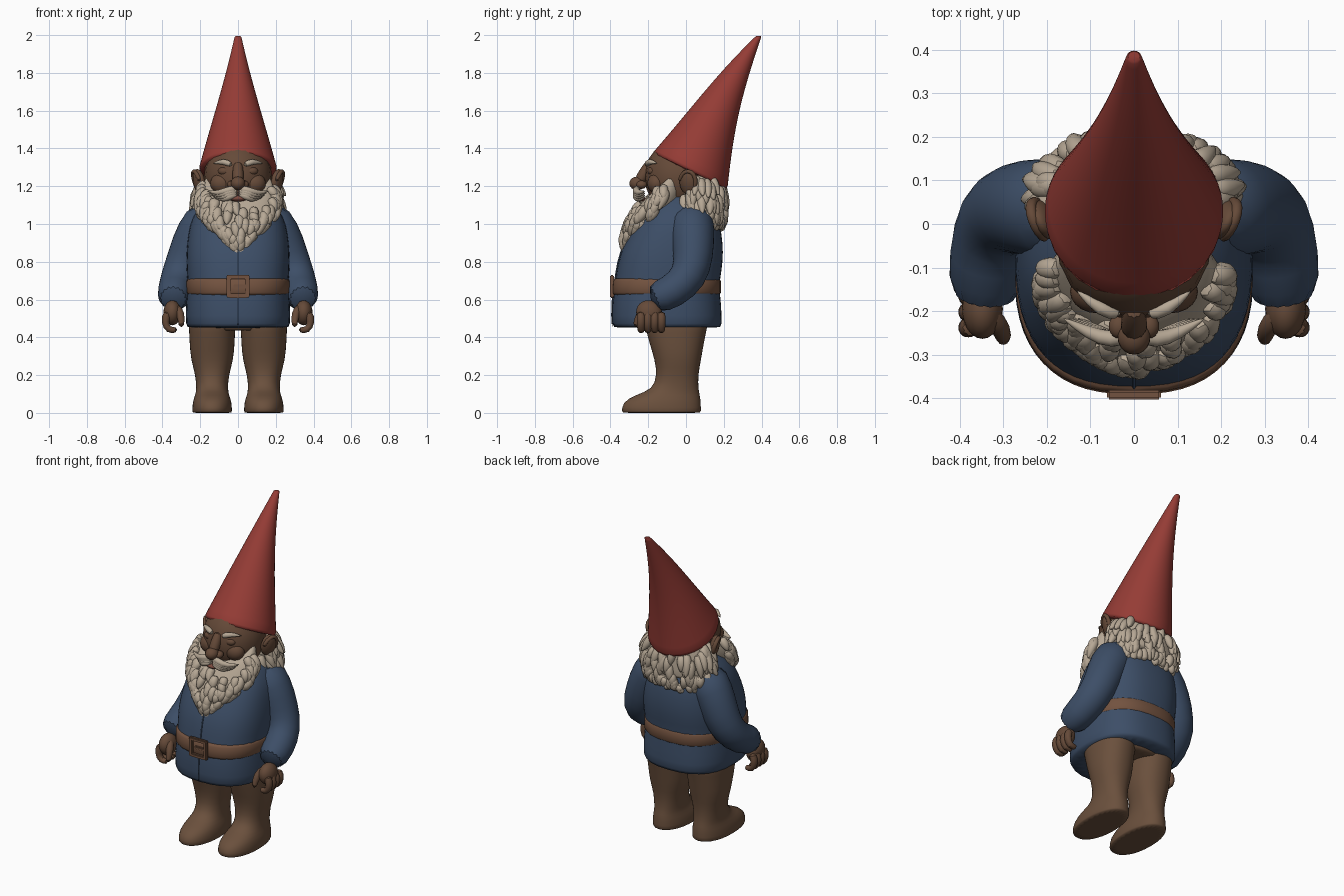
import bpy, bmesh, random
from math import sin, cos, pi, tau, radians, copysign
from mathutils import Vector

random.seed(4)
cube = bpy.data.objects.get("Cube")
if cube:
    bpy.data.objects.remove(cube, do_unlink=True)


def material(name, *rgb):
    mat = bpy.data.materials.new(name)
    mat.use_nodes = True
    mat.diffuse_color = (*rgb, 1)
    shader = mat.node_tree.nodes["Principled BSDF"]
    shader.inputs["Base Color"].default_value = (*rgb, 1)
    return mat


RED = material("hat red", .3, .045, .036)
BLUE = material("coat blue", .046, .076, .135)
BROWN = material("trouser brown", .145, .08, .046)
LEATHER = material("belt brown", .17, .085, .05)
SKIN = material("skin brown", .13, .068, .04)
LIP = material("lip red brown", .2, .07, .05)
HAIR = material("hair cream", .47, .39, .3)


def finish(name, bm, mat, subsurf=False):
    bmesh.ops.recalc_face_normals(bm, faces=bm.faces)
    mesh = bpy.data.meshes.new(name)
    bm.to_mesh(mesh)
    bm.free()
    mesh.materials.append(mat)
    part = bpy.data.objects.new(name, mesh)
    bpy.context.collection.objects.link(part)
    if subsurf:
        part.modifiers.new("smooth", "SUBSURF")
    bpy.ops.object.select_all(action="DESELECT")
    part.select_set(True)
    bpy.context.view_layer.objects.active = part
    bpy.ops.object.shade_smooth_by_angle(angle=radians(60))
    return part


def bridge(bm, rings):
    rows = [[bm.verts.new(point) for point in ring] for ring in rings]
    count = len(rows[0])
    for low, high in zip(rows, rows[1:]):
        for i in range(count):
            j = (i + 1) % count
            bm.faces.new((low[i], low[j], high[j], high[i]))
    bm.faces.new(rows[0])
    bm.faces.new(rows[-1])


# A ring is half width, front y, front z, back y, back z
def ring_point(ring, angle, power=2.0, grow=1.0):
    width, front_y, front_z, back_y, back_z = ring
    across, along = (copysign(abs(f) ** (2 / power), f) * grow
                     for f in (cos(angle), sin(angle)))
    front, back = Vector((0, front_y, front_z)), Vector((0, back_y, back_z))
    return (front + back) / 2 + (back - front) / 2 * along + Vector((width * across, 0, 0))


def loft(name, mat, rings, power=2.0, shift=0.0, count=28):
    offset = Vector((shift, 0, 0))
    rows = [[ring_point(ring, tau * i / count, power) + offset for i in range(count)]
            for ring in rings]

    # Doubled end rings keep the rims crisp
    def rim(end, beside):
        return [a.lerp(b, .04) for a, b in zip(end, beside)]

    rows.insert(1, rim(rows[0], rows[1]))
    rows.insert(-1, rim(rows[-1], rows[-2]))
    bm = bmesh.new()
    bridge(bm, rows)
    return finish(name, bm, mat, subsurf=True)


def level(*rows):
    return [(width, front, z, back, z) for z, width, front, back in rows]


# With no end radius the tube becomes a pointed lock
def add_tube(bm, path, radius, end=None, sides=8):
    points = [Vector(p) for p in path]
    last = len(points) - 1
    run = points[-1] - points[0]
    thin = min(range(3), key=lambda axis: abs(run[axis]))
    reference = Vector([float(axis == thin) for axis in range(3)])
    rings = []
    for i, point in enumerate(points):
        t = i / last
        size = radius * sin(pi * (.25 + .72 * t)) if end is None else radius + (end - radius) * t
        tangent = (points[min(i + 1, last)] - points[max(i - 1, 0)]).normalized()
        u = tangent.cross(reference).normalized()
        v = tangent.cross(u)
        angles = [tau * k / sides for k in range(sides)]
        rings.append([point + size * (u * cos(a) + v * sin(a)) for a in angles])
    bridge(bm, rings)


def tube(name, mat, path, radius, end=None, sides=10):
    bm = bmesh.new()
    add_tube(bm, path, radius, end, sides)
    return finish(name, bm, mat, subsurf=True)


def ball(name, mat, location, scale, rotation=(0, 0, 0)):
    bm = bmesh.new()
    bmesh.ops.create_uvsphere(bm, u_segments=20, v_segments=12, radius=1)
    part = finish(name, bm, mat)
    part.location, part.scale, part.rotation_euler = location, scale, rotation


def box(name, mat, location, size):
    bm = bmesh.new()
    bmesh.ops.create_cube(bm, size=1)
    bmesh.ops.scale(bm, vec=size, verts=bm.verts)
    bmesh.ops.bevel(bm, geom=bm.edges[:], offset=.005, segments=2, affect="EDGES")
    finish(name, bm, mat).location = location


# Locks run down a lofted surface and flick outward
def locks(name, rings, count, first, last, length, flick):
    bm = bmesh.new()

    def on_surface(angle, t, grow):
        place = min(max(t, 0), .999) * (len(rings) - 1)
        i = int(place)
        upper, lower = (ring_point(ring, angle, grow=grow) for ring in rings[i:i + 2])
        return upper.lerp(lower, place - i)

    for _ in range(count):
        angle = radians(random.uniform(first, last))
        start = random.uniform(0, .85)
        sway = random.uniform(-.12, .12)
        out = random.uniform(.3, 1) * flick
        run = length * random.uniform(.7, 1.2)
        path = [on_surface(angle + sway * k * k, start + run * k,
                           .95 + .05 * sin(3 * k) + out * k * k)
                for k in (0, .35, .7, 1)]
        add_tube(bm, path, .034, sides=6)
    finish(name, bm, HAIR, subsurf=True)


# Straight cone hat leaning backward with a rounded tip
def hat_ring(t):
    return (.212 - .195 * t - .015 * sin(pi * t) * t, -.18 + .55 * t,
            1.375 + .62 * t + .03 * sin(pi * t) * t,
            .22 + .18 * t - .03 * sin(pi * t), 1.18 + .815 * t)


loft("hat", RED, [hat_ring(i / 7) for i in range(8)])

# Coat, front seam, belt and buckle
coat = level((.45, .275, -.39, .19), (.57, .28, -.395, .19), (.67, .265, -.38, .175),
             (.75, .275, -.37, .19), (.85, .275, -.35, .2), (.95, .265, -.3, .19),
             (1.04, .245, -.25, .17), (1.12, .18, -.19, .12), (1.17, .12, -.15, .08))
loft("coat", BLUE, coat, power=2.5)
tube("coat_seam", BLUE, [(0, ring[1], ring[2]) for ring in coat[:-3]], .004, .004)
loft("belt", LEATHER, level((.62, .275, -.395, .187), (.715, .275, -.388, .187)), power=2.5)
for s in (1, -1):
    box("buckle_side", LEATHER, (s * .05, -.392, .67), (.024, .022, .12))
    box("buckle_bar", LEATHER, (0, -.392, .67 + s * .05), (.1, .022, .022))
box("buckle_tongue", LEATHER, (.01, -.392, .67), (.07, .016, .022))

# Seat of the trousers
loft("trouser_seat", BROWN, level((.435, .2, -.2, .1), (.5, .25, -.23, .13)))

# Head and face
ball("head", SKIN, (0, -.03, 1.25), (.18, .19, .2))
ball("nose", SKIN, (0, -.258, 1.215), (.038, .042, .036))
tube("nose_bridge", SKIN, [(0, -.19, 1.33), (0, -.22, 1.27), (0, -.25, 1.22)], .026, .036)
ball("lower_lip", LIP, (0, -.245, 1.135), (.05, .03, .016))

# Beard
beard = [(.175, -.23, 1.12, 0, 1.33), (.212, -.27, 1.07, .01, 1.21), (.2, -.31, 1, -.02, 1.1),
         (.115, -.335, .92, -.08, 1), (.015, -.315, .83, -.2, .88)]
loft("beard", HAIR, beard)
locks("beard_locks", beard, 150, 170, 370, .26, .14)

# Hair around the sides and back of the head
back_hair = level((1.26, .18, -.04, .18), (1.15, .215, -.06, .2),
                  (1.05, .215, -.05, .2), (.97, .18, -.02, .18))
loft("back_hair", HAIR, back_hair[:-1])
locks("back_hair_locks", back_hair, 130, -40, 220, .38, .28)

for s, side in ((1, "left_"), (-1, "right_")):
    def flip(*points):
        return [(s * x, y, z) for x, y, z in points]

    # Cheek, nostril, eye and eyebrow
    ball(side + "cheek", SKIN, (s * .085, -.155, 1.215), (.062, .05, .055))
    ball(side + "nostril", SKIN, (s * .034, -.235, 1.208), (.024, .028, .022))
    ball(side + "eyelid", SKIN, (s * .07, -.178, 1.28), (.036, .026, .024))
    tube(side + "eyebrow", HAIR,
         flip((.03, -.207, 1.31), (.075, -.2, 1.335), (.135, -.15, 1.32)), .021)

    # Moustache in overlapping locks
    for k in range(4):
        drop = .011 * k
        tube(side + "moustache", HAIR,
             flip((0, -.25, 1.19 - drop), (.05, -.27, 1.18 - drop),
                  (.105 - drop, -.25, 1.16 - drop), (.165 - drop, -.215, 1.175 - drop)), .022)

    # Ear with a raised curled rim
    ball(side + "ear", SKIN, (s * .205, .01, 1.222), (.028, .048, .07), (0, s * .2, s * -.45))
    arc = [pi * (1 - i / 4) for i in range(7)]
    tube(side + "ear_rim", SKIN,
         flip(*[(.216 + .018 * sin(a) + .015 * cos(a), .01 + .045 * cos(a), 1.225 + .06 * sin(a))
                for a in arc]), .012, .014)

    # Sleeve
    tube(side + "sleeve", BLUE,
         flip((.13, .03, 1.06), (.22, .035, .95), (.265, .04, .83), (.31, .02, .72),
              (.335, -.07, .64), (.345, -.19, .595)), .125, .085, sides=16)

    # Hand with curled fingers
    ball(side + "palm", SKIN, (s * .348, -.195, .53), (.047, .07, .065), (-.5, 0, 0))
    for k in range(4):
        y = -.238 + .036 * k
        tube(side + "finger", SKIN,
             flip((.37, y, .54), (.39, y, .48), (.37, y, .435), (.32, y, .44)), .026, .018)
    tube(side + "thumb", SKIN,
         flip((.335, -.2, .565), (.3, -.245, .53), (.3, -.27, .45)), .027, .018)

    # Trouser leg and boot
    loft(side + "leg", BROWN,
         level((0, .105, -.34, .08), (.055, .105, -.34, .08), (.095, .09, -.27, .074),
               (.125, .083, -.175, .066), (.2, .088, -.155, .064), (.28, .113, -.165, .08),
               (.37, .12, -.195, .095), (.49, .125, -.225, .12)), power=2.2, shift=s * .137)
